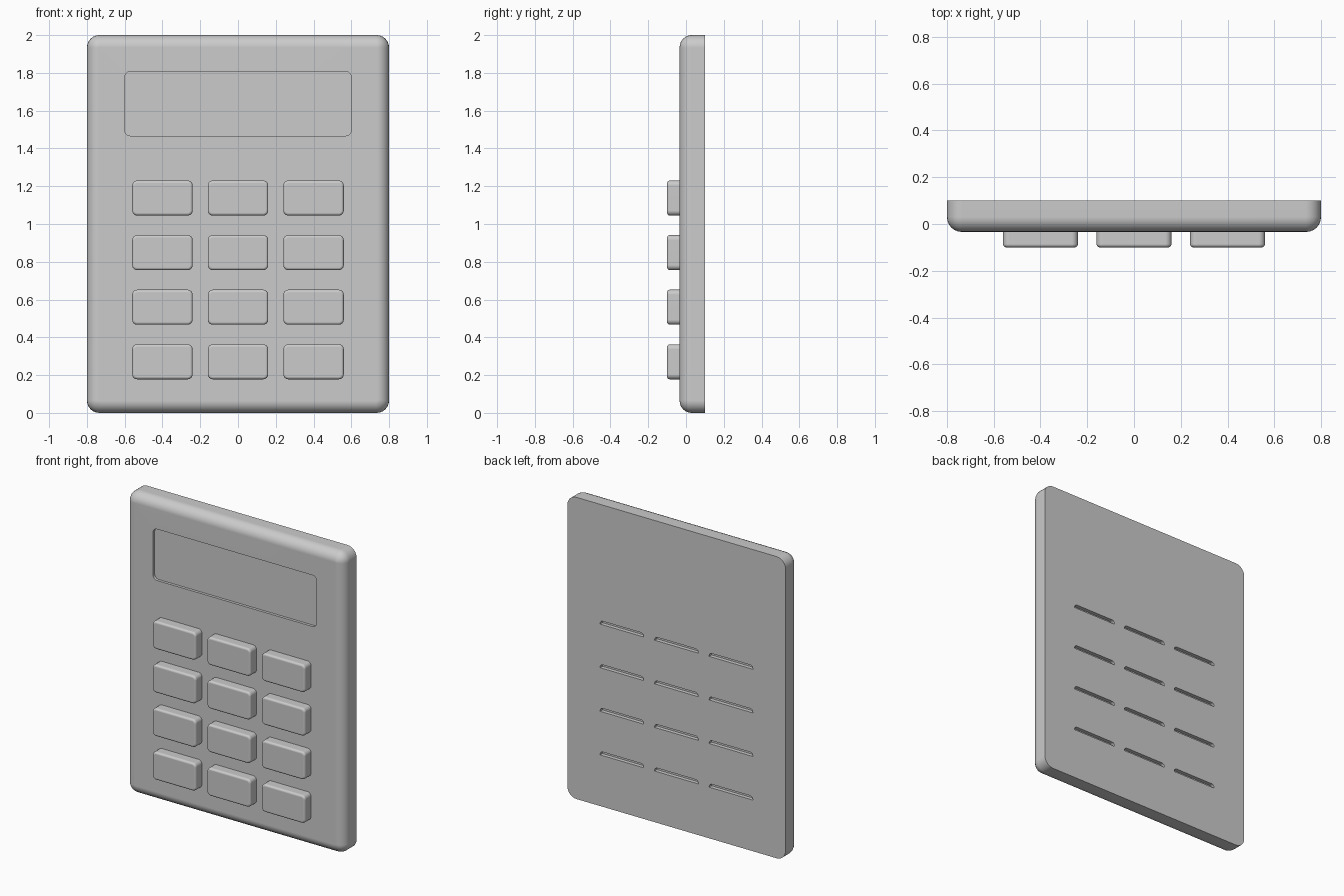
import bpy, bmesh
from mathutils import Matrix, Vector
from math import radians

if "Cube" in bpy.data.objects:
    bpy.data.objects.remove(bpy.data.objects["Cube"])


def rounded_box(name, x, y, z, corner, front=0.0, corner_test=None):
    """Box from (min, max) ranges; rounds edges along y, then the front rim."""
    lo, hi = Vector((x[0], y[0], z[0])), Vector((x[1], y[1], z[1]))
    bm = bmesh.new()
    bmesh.ops.create_cube(bm, size=1)
    bmesh.ops.transform(bm, verts=bm.verts, matrix=Matrix.Translation((lo + hi) / 2)
                        @ Matrix.Diagonal((*(hi - lo), 1)))
    along_y = [e for e in bm.edges
               if abs(e.verts[0].co.y - e.verts[1].co.y) > 1e-5
               and (corner_test is None or corner_test(e.verts[0].co))]
    bmesh.ops.bevel(bm, geom=along_y, offset=corner, segments=6, profile=0.5, affect='EDGES')
    if front:
        rim = [e for e in bm.edges if all(abs(v.co.y - y[0]) < 1e-5 for v in e.verts)]
        bmesh.ops.bevel(bm, geom=rim, offset=front, segments=6, profile=0.5,
                        affect='EDGES', clamp_overlap=True)
    bmesh.ops.remove_doubles(bm, verts=bm.verts, dist=1e-4)
    bmesh.ops.recalc_face_normals(bm, faces=bm.faces)
    mesh = bpy.data.meshes.new(name)
    bm.to_mesh(mesh)
    bm.free()
    obj = bpy.data.objects.new(name, mesh)
    bpy.context.collection.objects.link(obj)
    return obj


def select(obj):
    bpy.ops.object.select_all(action='DESELECT')
    obj.select_set(True)
    bpy.context.view_layer.objects.active = obj


def cut(obj, cutter):
    cutter.hide_render = True
    mod = obj.modifiers.new("cut", 'BOOLEAN')
    mod.operation, mod.solver, mod.object = 'DIFFERENCE', 'EXACT', cutter
    select(obj)
    bpy.ops.object.modifier_apply(modifier=mod.name)
    bpy.data.objects.remove(cutter)


def smooth(obj):
    select(obj)
    bpy.ops.object.shade_smooth_by_angle(angle=radians(30))
    mod = obj.modifiers.new("flat_face_normals", 'WEIGHTED_NORMAL')
    mod.keep_sharp = True


# Casing with a rounded front and a flat back
casing = rounded_box("casing", (-0.8, 0.8), (-0.034, 0.1), (0, 2), 0.066, 0.064)

# Shallow display recess
cut(casing, rounded_box("display_cutter", (-0.6, 0.6), (-0.1, -0.016), (1.467, 1.807), 0.03))

# Keys, each with a narrow slot behind its top edge
for row in range(4):
    for col in range(3):
        cx, top = (col - 1) * 0.4, 1.23 - row * 0.289
        key = rounded_box(f"key_{row + 1}_{col + 1}", (cx - 0.16, cx + 0.16),
                          (-0.1, 0.03), (top - 0.185, top), 0.026, 0.014)
        smooth(key)
        mid = top - 0.012
        cut(casing, rounded_box("slot_cutter", (cx - 0.16, cx + 0.16), (0.075, 0.15),
                                (top - 0.024, top), 0.02,
                                corner_test=lambda co: co.z > mid))

smooth(casing)
